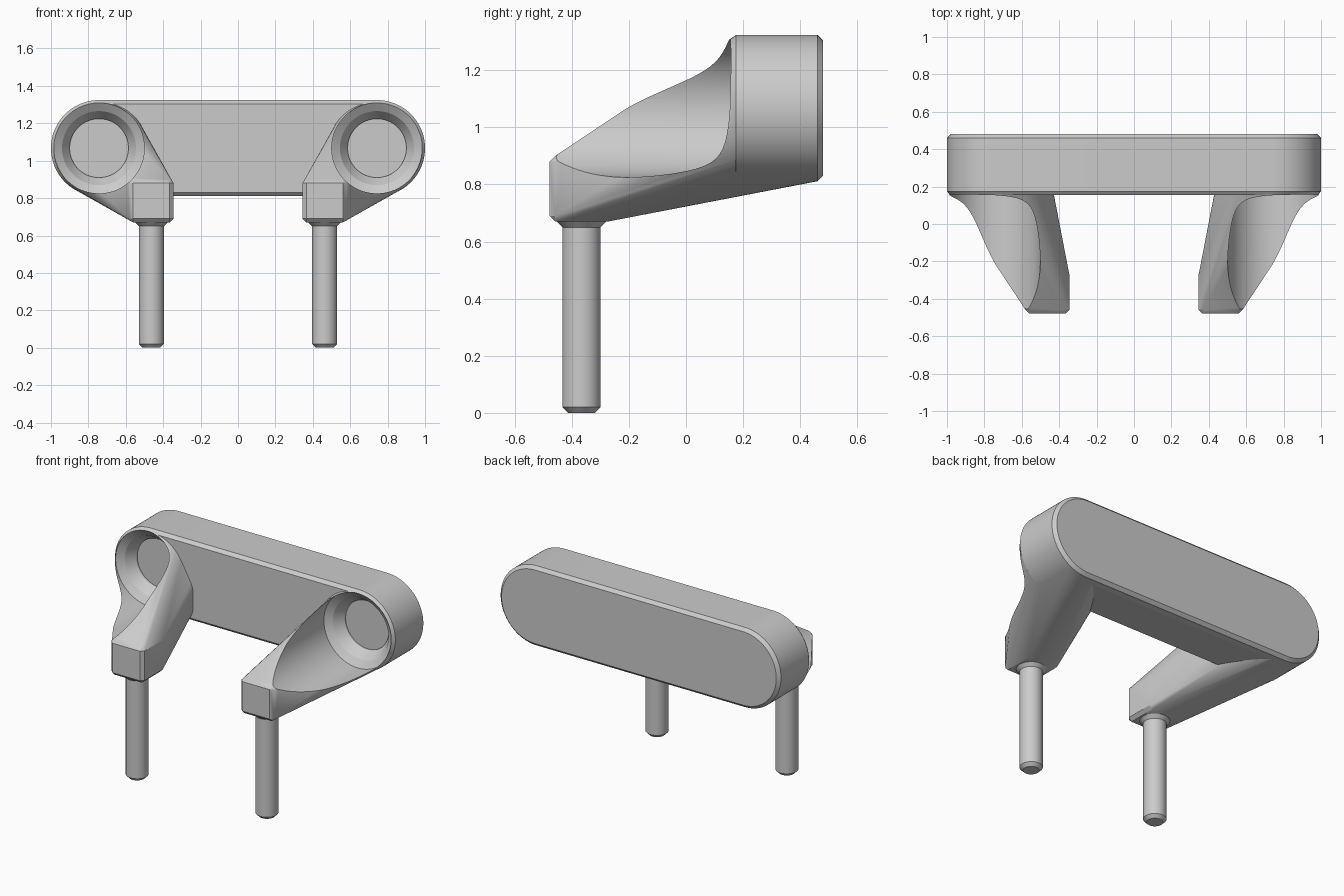
import bpy, bmesh
from math import sin, cos, pi

if "Cube" in bpy.data.objects:
    bpy.data.objects.remove(bpy.data.objects["Cube"])

CX, CZ, R = 0.743, 1.067, 0.257      # rounded bar end: centre and radius
SEG = 96


def finish(bm, name):
    bmesh.ops.recalc_face_normals(bm, faces=bm.faces[:])
    mesh = bpy.data.meshes.new(name)
    bm.to_mesh(mesh)
    bm.free()
    ob = bpy.data.objects.new(name, mesh)
    bpy.context.collection.objects.link(ob)
    return ob


def loft(name, loops):
    """Skin matching closed loops of points and cap both ends."""
    bm = bmesh.new()
    rings = [[bm.verts.new(p) for p in loop] for loop in loops]
    n = len(rings[0])
    for a, b in zip(rings, rings[1:]):
        for i in range(n):
            j = (i + 1) % n
            bm.faces.new((a[i], a[j], b[j], b[i]))
    bm.faces.new(rings[0])
    bm.faces.new(rings[-1])
    return finish(bm, name)


def circle_y(x, y, r):
    return [(x + r * cos(2 * pi * i / SEG), y, CZ + r * sin(2 * pi * i / SEG))
            for i in range(SEG)]


def circle_z(x, y, z, r, n=48):
    return [(x + r * cos(2 * pi * i / n), y + r * sin(2 * pi * i / n), z)
            for i in range(n)]


def stadium(y, r):
    h = SEG // 2
    pts = []
    for side, start in ((1, -pi / 2), (-1, pi / 2)):
        for i in range(h + 1):
            a = start + pi * i / h
            pts.append((side * CX + r * cos(a), y, CZ + r * sin(a)))
    return pts


def hull(name, pts):
    bm = bmesh.new()
    vs = [bm.verts.new(p) for p in pts]
    bmesh.ops.convex_hull(bm, input=vs)
    bmesh.ops.delete(bm, geom=[v for v in bm.verts if not v.link_faces], context='VERTS')
    return finish(bm, name)


def boolean(ob, tool, op):
    m = ob.modifiers.new(op.lower(), 'BOOLEAN')
    m.operation, m.object, m.solver = op, tool, 'EXACT'
    bpy.context.view_layer.objects.active = ob
    bpy.ops.object.modifier_apply(modifier=m.name)
    bpy.data.objects.remove(tool, do_unlink=True)


# chamfered crossbar
bar = loft("crossbar_with_arms", [stadium(0.155, R - 0.02), stadium(0.175, R),
                                  stadium(0.46, R), stadium(0.48, R - 0.02)])
bores, smooth = [], [bar]
for s, side in ((1, "right"), (-1, "left")):
    # arm: hull of the bar end and a small chamfered block
    c, half, b = (0.463, -0.366, 0.785), (0.118, 0.112, 0.115), 0.02
    pts = circle_y(s * CX, 0.175, R - 0.0008) + circle_y(s * CX, 0.458, R - 0.0008)
    for sx in (-1, 1):
        for sy in (-1, 1):
            for sz in (-1, 1):
                for full in range(3):
                    d = [half[k] - (0 if k == full else b) for k in range(3)]
                    pts.append((s * (c[0] + sx * d[0]), c[1] + sy * d[1], c[2] + sz * d[2]))
    boolean(bar, hull("arm_" + side, pts), 'UNION')
    # stepped bore that also scoops the arm
    profile = [(-0.7, 0.242), (0.16, 0.242), (0.19, 0.198), (0.25, 0.157), (0.26, 0.157)]
    bores.append(loft("bore_" + side, [circle_y(s * CX, y, r) for y, r in profile]))
    # peg with conical collar
    peg = [(0, 0.047), (0.02, 0.067), (0.65, 0.067), (0.671, 0.088), (0.70, 0.088)]
    smooth.append(loft("peg_" + side, [circle_z(s * c[0], c[1], z, r) for z, r in peg]))
for bore in bores:
    boolean(bar, bore, 'DIFFERENCE')

# smooth round surfaces, keep edges crisp
bpy.ops.object.select_all(action='DESELECT')
for ob in smooth:
    ob.select_set(True)
bpy.context.view_layer.objects.active = bar
bpy.ops.object.shade_smooth_by_angle(angle=0.35)
